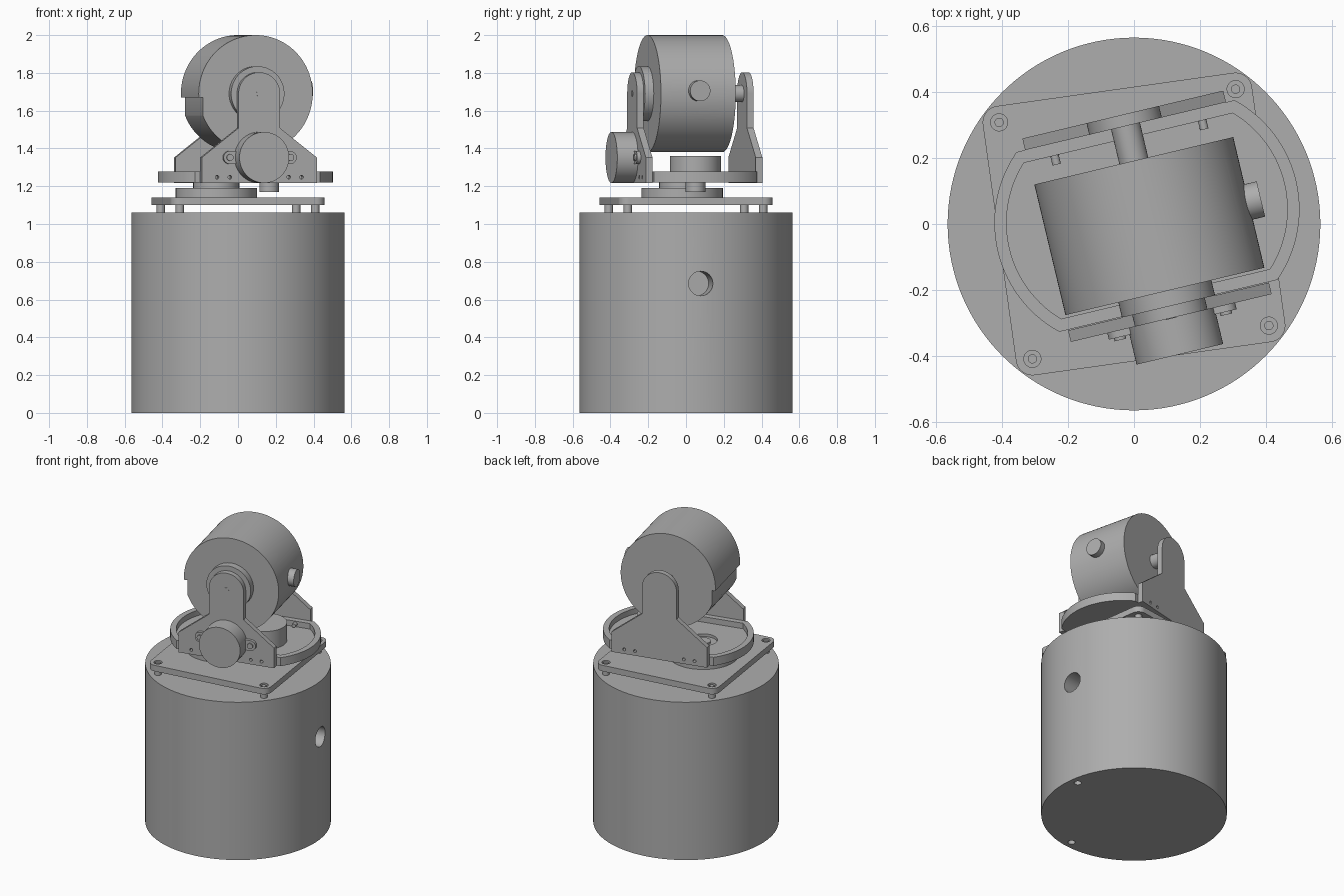
import bpy, bmesh, math
from mathutils import Matrix, Vector

if "Cube" in bpy.data.objects:
    bpy.data.objects.remove(bpy.data.objects["Cube"], do_unlink=True)

grey = bpy.data.materials.new("plain grey")
grey.use_nodes = True
grey.diffuse_color = (0.42, 0.42, 0.42, 1)
grey.node_tree.nodes["Principled BSDF"].inputs["Base Color"].default_value = grey.diffuse_color

# Frames: the base plate and the swivelling head are each turned about z
WORLD = Matrix()
PLATE = Matrix.Rotation(math.radians(8), 4, "Z")
HEAD = Matrix.Translation((0.045, 0, 0)) @ Matrix.Rotation(math.radians(13.4), 4, "Z")
AXES = {
    "X": Matrix.Rotation(math.pi / 2, 4, "Y"),
    "Y": Matrix.Rotation(-math.pi / 2, 4, "X"),
    "Z": Matrix(),
}


def finish(name, bm, matrix):
    bm.transform(matrix)
    bmesh.ops.recalc_face_normals(bm, faces=bm.faces)
    mesh = bpy.data.meshes.new(name)
    bm.to_mesh(mesh)
    bm.free()
    mesh.materials.append(grey)
    obj = bpy.data.objects.new(name, mesh)
    bpy.context.collection.objects.link(obj)
    return obj


def cyl(name, frame, at, r, length, axis="Z", sides=64):
    """Cylinder starting at a point and running along the positive axis."""
    bm = bmesh.new()
    bmesh.ops.create_cone(bm, cap_ends=True, segments=sides, radius1=r, radius2=r, depth=length)
    lift = Matrix.Translation((0, 0, length / 2))
    return finish(name, bm, frame @ Matrix.Translation(at) @ AXES[axis] @ lift)


def prism(name, frame, outline, start, length, upright=False):
    """Extruded outline, either lying flat (x, y) or standing up (x, z)."""
    bm = bmesh.new()
    place = (lambda a, b: (a, start, b)) if upright else (lambda a, b: (a, b, start))
    face = bm.faces.new([bm.verts.new(place(a, b)) for a, b in outline])
    push = Vector((0, length, 0)) if upright else Vector((0, 0, length))
    ext = bmesh.ops.extrude_face_region(bm, geom=[face])
    bmesh.ops.translate(bm, vec=push, verts=[v for v in ext["geom"] if isinstance(v, bmesh.types.BMVert)])
    return finish(name, bm, frame)


def arc(cx, cy, r, a0, a1, n=16):
    angles = [math.radians(a0 + (a1 - a0) * i / n) for i in range(n + 1)]
    return [(cx + r * math.cos(a), cy + r * math.sin(a)) for a in angles]


def cut(obj, cutters):
    for cutter in cutters:
        mod = obj.modifiers.new("cut", "BOOLEAN")
        mod.operation = "DIFFERENCE"
        mod.solver = "EXACT"
        mod.object = cutter
        bpy.context.view_layer.objects.active = obj
        bpy.ops.object.modifier_apply(modifier=mod.name)
        bpy.data.objects.remove(cutter, do_unlink=True)


# Base drum with a cable hole and four holes underneath
drum = cyl("base_drum", WORLD, (0, 0, 0), 0.565, 1.06, sides=128)
cutters = [cyl("cutter", PLATE, (0.4, 0, 0.685), 0.065, 0.3, "X", 32)]
for i in range(4):
    turn = PLATE @ Matrix.Rotation(i * math.pi / 2, 4, "Z")
    cutters.append(cyl("cutter", turn, (0.512, 0, -0.05), 0.022, 0.15, sides=24))
cut(drum, cutters)

# Rounded mounting plate on four standoffs
P = 0.362
corners = [(1, 1, 0), (-1, 1, 90), (-1, -1, 180), (1, -1, 270)]
outline = []
for sx, sy, a in corners:
    outline += arc(sx * P, sy * P, 0.05, a, a + 90, 10)
plate = prism("mounting_plate", PLATE, outline, 1.1, 0.04)
cut(plate, [cyl("cutter", PLATE, (sx * P, sy * P, 1.12), 0.026, 0.1, sides=24) for sx, sy, a in corners])
for sx, sy, a in corners:
    cyl("standoff", PLATE, (sx * P, sy * P, 1.06), 0.022, 0.045, sides=24)
    cyl("plate_screw", PLATE, (sx * P, sy * P, 1.1), 0.014, 0.036, sides=24)

# Turning gear, its hub and the small drive gear
HUB = (-0.115, -0.02)
cyl("large_gear", WORLD, (*HUB, 1.14), 0.215, 0.05)
cyl("gear_hub", WORLD, (*HUB, 1.19), 0.122, 0.032)
cyl("hub_pin", WORLD, (*HUB, 1.2), 0.045, 0.035, sides=32)
cyl("drive_gear", WORLD, (0.165, 0.05, 1.17), 0.052, 0.06, sides=32)
cyl("turning_motor", WORLD, (0.165, 0.05, 1.22), 0.135, 0.14)


# Swivel tray: bowed sides, flat front and back, raised rim
def tray_outline(inset):
    r, half = 0.376 - inset, 0.28 - inset
    a = math.degrees(math.asin(half / r))
    return arc(0.089, 0.025, r, -a, a, 28) + arc(-0.089, 0.025, r, 180 - a, 180 + a, 28)


tray = prism("swivel_tray", HEAD, tray_outline(0), 1.22, 0.057)
cut(tray, [prism("cutter", HEAD, tray_outline(0.037), 1.24, 0.1),
           cyl("cutter", WORLD, (*HUB, 1.15), 0.085, 0.2, sides=48)])

# Two upright brackets holding the head
TILT = 1.69
side = [(-0.113, 1.508), (-0.313, 1.352), (-0.313, 1.218)]
bracket_outline = arc(0, TILT, 0.113, 0, 180, 32) + side + [(-x, z) for x, z in reversed(side)]
for name, y in (("front", -0.293), ("rear", 0.305)):
    bracket = prism(name + "_bracket", HEAD, bracket_outline, y, 0.036, True)
    cutters = [cyl("cutter", HEAD, (0, y - 0.05, TILT), 0.048, 0.15, "Y", 32)]
    for x in (-0.23, -0.16, 0.16, 0.23):
        cutters.append(cyl("cutter", HEAD, (x, y - 0.05, 1.248), 0.01, 0.15, "Y", 12))
    cut(bracket, cutters)
for x in (-0.23, 0.23):
    cyl("rear_screw", HEAD, (x, 0.24, 1.258), 0.013, 0.05, "Y", 16)

# Tilting head: drum with a lens flat on one side and a small notch on the other
head = cyl("head_drum", HEAD, (0, -0.21, TILT), 0.31, 0.407, "Y", 128)
notch = [(-0.4, 1.5), (-0.288, 1.5), (-0.288, 1.67), (-0.4, 1.67)]
cut(head, [cyl("cutter", HEAD, (0.268, -0.005, 1.705), 0.15, 0.2, "X", 64),
           cyl("cutter", HEAD, (0.2, -0.005, 1.595), 0.013, 0.2, "X", 16),
           prism("cutter", HEAD, notch, -0.3, 0.6, True)])
lens = cyl("lens_barrel", HEAD, (0.25, -0.005, 1.705), 0.055, 0.098, "X", 40)
cut(lens, [cyl("cutter", HEAD, (0.325, -0.005, 1.705), 0.038, 0.1, "X", 32)])

# Tilt shafts and the collar between head and front bracket
cyl("front_collar", HEAD, (0, -0.257, TILT), 0.145, 0.05, "Y")
cyl("front_shaft", HEAD, (0, -0.285, TILT), 0.032, 0.05, "Y", 32)
cyl("front_shaft_tip", HEAD, (0, -0.295, TILT), 0.016, 0.05, "Y", 24)
cyl("rear_shaft", HEAD, (0, 0.19, TILT), 0.045, 0.125, "Y", 32)
cyl("rear_shaft_tip", HEAD, (0, 0.3, TILT), 0.024, 0.03, "Y", 24)

# Tilt motor with two screw ears on the front bracket
MOTOR = 1.352
cyl("tilt_motor", HEAD, (0, -0.406, MOTOR), 0.135, 0.115, "Y")
ears = arc(0.165, MOTOR, 0.034, -90, 90) + arc(-0.165, MOTOR, 0.034, 90, 270)
prism("motor_ears", HEAD, ears, -0.313, 0.021, True)
for x in (-0.165, 0.165):
    cyl("ear_screw", HEAD, (x, -0.322, MOTOR), 0.018, 0.02, "Y", 20)

# Smooth round walls, crisp edges
for obj in bpy.context.view_layer.objects:
    obj.select_set(obj.type == "MESH" and grey.name in obj.data.materials)
bpy.context.view_layer.objects.active = drum
bpy.ops.object.shade_smooth_by_angle(angle=math.radians(30))
